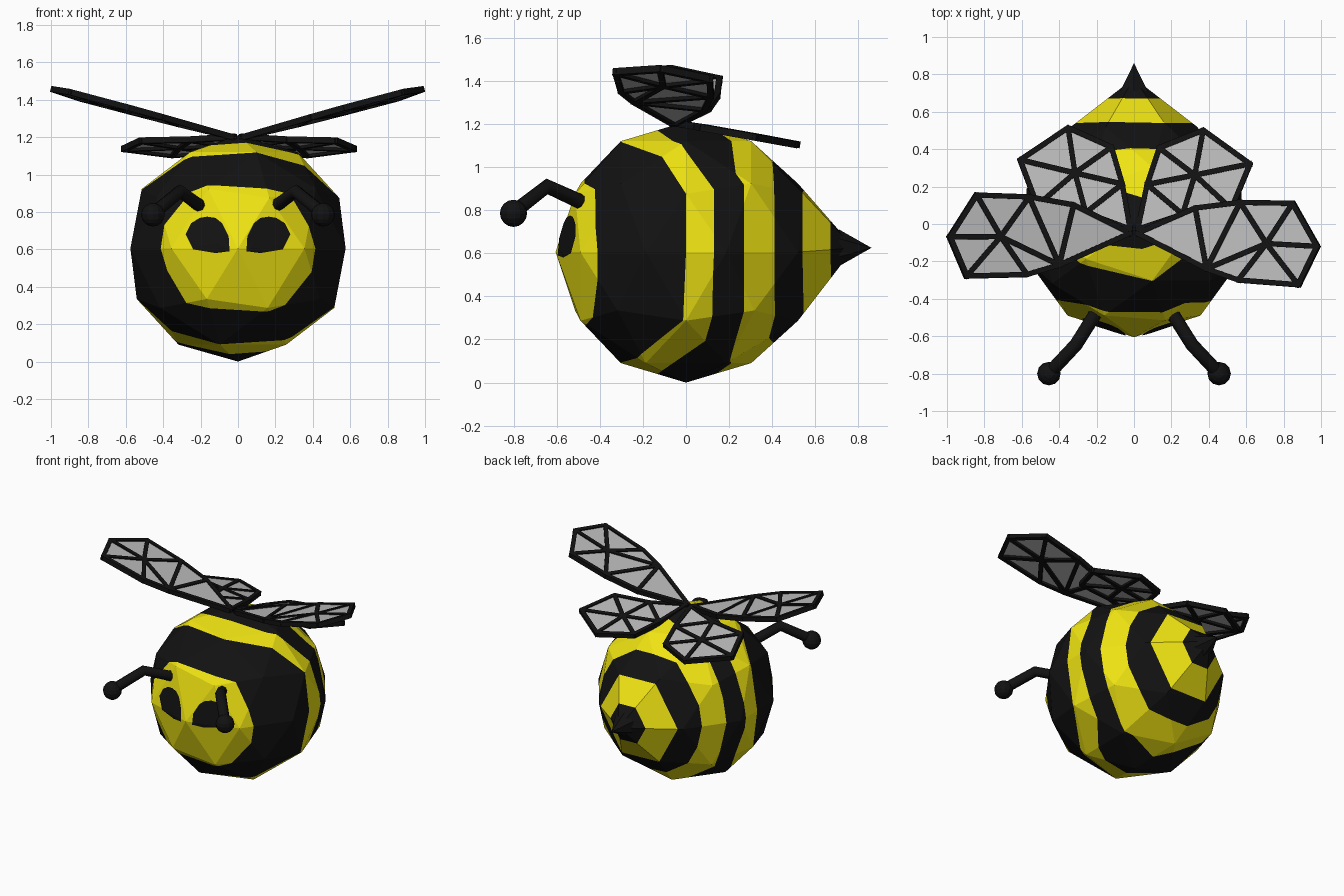
import bpy, bmesh, math
from mathutils import Vector, Matrix
from mathutils.bvhtree import BVHTree

if "Cube" in bpy.data.objects:
    bpy.data.objects.remove(bpy.data.objects["Cube"])


def material(name, rgb):
    m = bpy.data.materials.new(name)
    m.diffuse_color = (*rgb, 1)
    m.use_nodes = True
    m.node_tree.nodes["Principled BSDF"].inputs["Base Color"].default_value = m.diffuse_color
    return m


BLACK = material("black", (0.006, 0.006, 0.006))
YELLOW = material("yellow", (0.86, 0.77, 0.006))
GREY = material("wing_grey", (0.5, 0.5, 0.5))
R = 0.605


def finish(bm, name, *mats):
    me = bpy.data.meshes.new(name)
    bm.to_mesh(me)
    bm.free()
    for m in mats:
        me.materials.append(m)
    ob = bpy.data.objects.new(name, me)
    bpy.context.collection.objects.link(ob)
    return ob


# Body: faceted ball with the rear pulled to a point, stripes cut into the facets
bm = bmesh.new()
bmesh.ops.create_icosphere(bm, subdivisions=2, radius=R)
stripe = {}
for v in bm.verts:
    x, y, z = v.co
    if y > 0.58:
        v.co.y, v.co.z = 0.78, 0.02
    elif y > 0.45:
        v.co.y += 0.03
        v.co.x *= 0.95
    stripe[v] = v.co.y + max(0, abs(z) - 0.3) * 0.75 * (1 - 3 * y)
    v.co.z += R
LEVELS = [-0.41, 0.0, 0.13, 0.27, 0.41, 0.54, 0.67]
for level in LEVELS:
    for e in list(bm.edges):
        a, b = e.verts
        da, db = stripe[a] - level, stripe[b] - level
        if abs(da) > 1e-5 and abs(db) > 1e-5 and da * db < 0:
            _, nv = bmesh.utils.edge_split(e, a, da / (da - db))
            stripe[nv] = level
    for f in list(bm.faces):
        on = [v for v in f.verts if abs(stripe[v] - level) <= 1e-5]
        if len(on) == 2 and not any(e.other_vert(on[0]) == on[1] for e in on[0].link_edges):
            bmesh.utils.face_split(f, on[0], on[1])
for f in bm.faces:
    s = sum(stripe[v] for v in f.verts) / len(f.verts)
    f.material_index = sum(s > lv for lv in LEVELS) % 2
bm.normal_update()
surface = BVHTree.FromBMesh(bm)
finish(bm, "striped_body", YELLOW, BLACK)

# Stinger
bm = bmesh.new()
bmesh.ops.create_cone(bm, cap_ends=True, segments=6, radius1=0.085, radius2=0, depth=0.15,
                      matrix=Matrix.Translation((0, 0.785, 0.625)) @ Matrix.Rotation(-math.pi / 2, 4, 'X'))
finish(bm, "stinger", BLACK)

# Eyes: patches laid onto the faceted face
EYE = [(0.24, 0.60), (0.28, 0.68), (0.25, 0.74), (0.205, 0.768), (0.165, 0.775), (0.12, 0.768),
       (0.085, 0.74), (0.05, 0.67), (0.045, 0.59), (0.12, 0.58)]


def make_eye(side, name):
    bm = bmesh.new()

    def drop(x, z):
        hit = surface.ray_cast(Vector((side * x, -2, z)), Vector((0, 1, 0)))[0]
        return bm.verts.new(hit + Vector((0, -0.008, 0)))
    cx, cz = 0.16, 0.67
    centre = drop(cx, cz)
    rings = [[drop(cx + (x - cx) * t, cz + (z - cz) * t) for x, z in EYE] for t in (0.25, 0.5, 0.75, 1)]
    n = len(EYE)
    for i in range(n):
        j = (i + 1) % n
        bm.faces.new((centre, rings[0][i], rings[0][j]))
        for p, q in zip(rings, rings[1:]):
            bm.faces.new((p[i], q[i], q[j]))
            bm.faces.new((p[i], q[j], p[j]))
    bmesh.ops.recalc_face_normals(bm, faces=bm.faces)
    bm.normal_update()
    if centre.normal.y > 0:
        bmesh.ops.reverse_faces(bm, faces=bm.faces)
    finish(bm, name, BLACK)


# Antennae: bent rod with a ball at the tip
def make_antenna(side, name):
    path = [(0.2, -0.47, 0.83), (0.31, -0.645, 0.91), (0.455, -0.8, 0.79)]
    cu = bpy.data.curves.new(name, 'CURVE')
    cu.dimensions = '3D'
    cu.bevel_depth = 0.036
    cu.bevel_resolution = 2
    cu.use_fill_caps = True
    sp = cu.splines.new('POLY')
    sp.points.add(2)
    for p, (x, y, z) in zip(sp.points, path):
        p.co = (side * x, y, z, 1)
    cu.materials.append(BLACK)
    bpy.context.collection.objects.link(bpy.data.objects.new(name, cu))
    bm = bmesh.new()
    bmesh.ops.create_uvsphere(bm, u_segments=12, v_segments=8, radius=0.063,
                              matrix=Matrix.Translation((side * 0.455, -0.8, 0.785)))
    finish(bm, name + "_ball", BLACK)


# Wings: outline starts at the root; hub joins the hexagon, struts lie on every edge
FRONT = [(0.02, -0.05), (0.33, 0.085), (0.57, 0.115), (0.85, 0.11), (0.98, -0.12),
         (0.88, -0.325), (0.56, -0.3), (0.39, -0.24)]
REAR = [(0.02, -0.03), (0.07, 0.21), (0.135, 0.405), (0.37, 0.5), (0.62, 0.32),
        (0.52, 0.08), (0.26, 0.05)]


def make_wing(outline, hub, spokes, extra, height, side, turn, name):
    turn = math.radians(turn)

    def place(p):
        v = Vector((side * p[0], p[1], height(*p)))
        return Matrix.Rotation(turn, 3, 'Z') @ v
    pts = [place(p) for p in outline]
    c = place(hub)
    n = len(pts)
    # membrane
    bm = bmesh.new()
    bm.faces.new([bm.verts.new(p) for p in pts])
    bm.normal_update()
    up = next(iter(bm.faces)).normal.copy()
    if up.z < 0:
        bmesh.ops.reverse_faces(bm, faces=bm.faces)
        up.negate()
    ext = bmesh.ops.extrude_face_region(bm, geom=list(bm.faces))['geom']
    bmesh.ops.translate(bm, vec=up * 0.008, verts=[g for g in ext if isinstance(g, bmesh.types.BMVert)])
    bmesh.ops.recalc_face_normals(bm, faces=bm.faces)
    finish(bm, name + "_membrane", GREY)
    # struts
    bm = bmesh.new()
    bars = [(pts[i], pts[(i + 1) % n]) for i in range(n)]
    bars += [(c, pts[i]) for i in spokes] + [(pts[i], pts[j]) for i, j in extra]
    for a, b in bars:
        d = (b - a).normalized()
        rot = Matrix((d, up.cross(d), up)).transposed().to_4x4()
        size = Matrix.Diagonal(((b - a).length + 0.02, 0.028, 0.032, 1))
        bmesh.ops.create_cube(bm, size=1, matrix=Matrix.Translation((a + b) / 2) @ rot @ size)
    finish(bm, name + "_struts", BLACK)


for side, tag in ((1, "right"), (-1, "left")):
    make_eye(side, tag + "_eye")
    make_antenna(side, tag + "_antenna")
    make_wing(FRONT, (0.71, -0.105), range(2, 8), [(2, 7), (1, 7)],
              lambda x, y: 1.19 + 0.262 * x - 0.06 * y, side, 0 if side > 0 else -3, tag + "_front_wing")
    make_wing(REAR, (0.325, 0.26), range(1, 7), [(1, 6)],
              lambda x, y: 1.195 - 0.18 * y, side, 0 if side > 0 else -2, tag + "_rear_wing")
